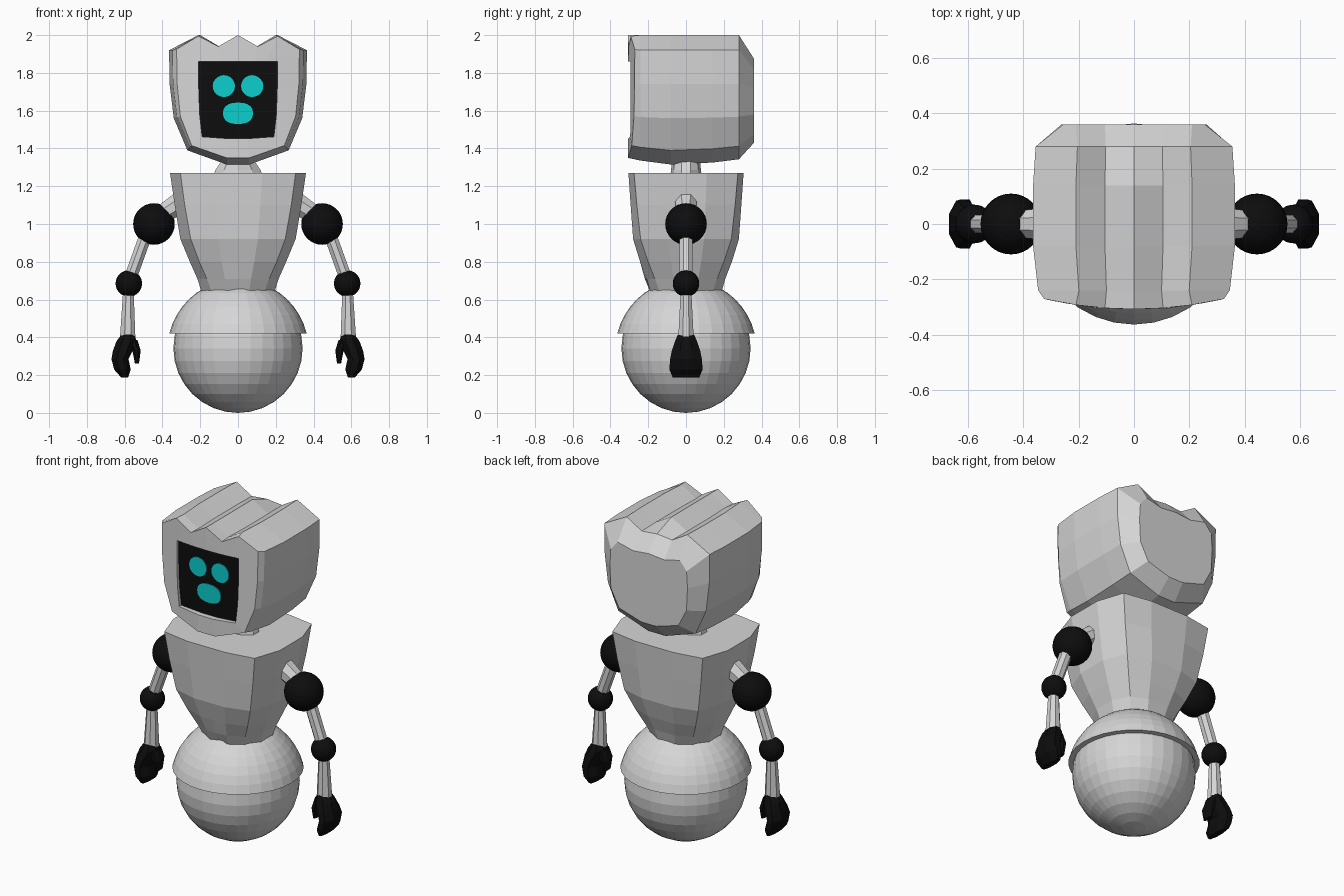
import bpy, bmesh, math
from mathutils import Vector

if "Cube" in bpy.data.objects:
    bpy.data.objects.remove(bpy.data.objects["Cube"])


def material(name, rgb):
    m = bpy.data.materials.new(name)
    m.diffuse_color = (*rgb, 1)
    m.use_nodes = True
    m.node_tree.nodes["Principled BSDF"].inputs["Base Color"].default_value = m.diffuse_color
    return m


GREY = material("light grey", (0.67, 0.67, 0.67))
BLACK = material("black", (0.004, 0.004, 0.004))
CYAN = material("cyan", (0.004, 0.62, 0.62))


def finish(bm, name, mats):
    bmesh.ops.recalc_face_normals(bm, faces=bm.faces)
    me = bpy.data.meshes.new(name)
    bm.to_mesh(me)
    bm.free()
    for m in mats:
        me.materials.append(m)
    ob = bpy.data.objects.new(name, me)
    bpy.context.collection.objects.link(ob)
    return ob


def loft(name, rings, mats, end_index=0):
    """Skin a list of equal-length rings and cap both ends."""
    bm = bmesh.new()
    vs = [[bm.verts.new(p) for p in r] for r in rings]
    n = len(vs[0])
    for a, b in zip(vs, vs[1:]):
        for i in range(n):
            j = (i + 1) % n
            bm.faces.new((a[i], a[j], b[j], b[i]))
    bm.faces.new(vs[0][::-1])
    bm.faces.new(vs[-1]).material_index = end_index
    return finish(bm, name, mats)


def ball(name, c, r, mat, seg=32):
    bm = bmesh.new()
    bmesh.ops.create_uvsphere(bm, u_segments=seg, v_segments=seg // 2, radius=r)
    bmesh.ops.translate(bm, vec=c, verts=bm.verts)
    return finish(bm, name, [mat])


def rod(name, a, b, ra, rb, mat, seg=8):
    a, b = Vector(a), Vector(b)
    q = (b - a).to_track_quat('Z', 'Y')
    rings = []
    for c, r in ((a, ra), (b, rb)):
        rings.append([c + q @ Vector((r * math.cos(t), r * math.sin(t), 0))
                      for t in (math.tau * (i + 0.5) / seg for i in range(seg))])
    return loft(name, rings, [mat])


def oval_rings(sections, seg=8):
    """Horizontal rings from (x, z, half width, half depth)."""
    k = 1 / math.cos(math.pi / seg)
    return [[(x + hx * k * math.cos(math.tau * (i + .5) / seg),
              hy * k * math.sin(math.tau * (i + .5) / seg), z) for i in range(seg)]
            for x, z, hx, hy in sections]


# Head: half outlines (x, z) from top centre to chin, swept front to back
BODY = [(0, 2.0), (.105, 1.94), (.21, 2.0), (.365, 1.92),
        (.362, 1.74), (.34, 1.56), (.268, 1.39), (.06, 1.315)]
FRONT = [(0, 2.0), (.105, 1.94), (.21, 1.995), (.325, 1.925),
         (.322, 1.74), (.305, 1.57), (.245, 1.415), (.06, 1.35)]
BACK = [(0, 1.86), (.105, 1.85), (.21, 1.875), (.256, 1.82),
        (.262, 1.72), (.255, 1.58), (.2, 1.475), (.05, 1.43)]
SCREEN = [(0, 1.86), (.08, 1.86), (.15, 1.86), (.208, 1.86),
          (.208, 1.72), (.203, 1.58), (.19, 1.462), (.05, 1.452)]


def head_ring(half, y, sx=1, low=1, dip=0, bow=0):
    pts = [(x * sx, 1.66 + (z - 1.66) * (low if z < 1.66 else 1)) for x, z in half]
    pts[0] = (0, pts[0][1] - dip)
    pts += [(-x, z) for x, z in pts[:0:-1]]
    return [(x, y + bow * (x / .33) ** 2, z) for x, z in pts]


loft("head", [
    head_ring(BACK, .36),
    head_ring(BODY, .28, .975, .92, .05),
    head_ring(BODY, .14, 1, .97),
    head_ring(BODY, -.08),
    head_ring(BODY, -.24, .95, .94),
    head_ring(FRONT, -.308, bow=.038),
    head_ring(SCREEN, -.308, bow=.038),
    head_ring(SCREEN, -.275),
], [GREY, BLACK], end_index=1)


# Face marks on the screen
def mark(name, cx, cz, rx, rz, power=1.0):
    def s(v):
        return math.copysign(abs(v) ** power, v)
    loft(name, [[(cx + rx * s(math.cos(math.tau * i / 20)), y,
                  cz + rz * s(math.sin(math.tau * i / 20))) for i in range(20)]
                for y in (-.276, -.280)], [CYAN])


for side, label in ((-1, "left"), (1, "right")):
    mark(label + "_eye", side * .075, 1.73, .059, .058)
mark("mouth", 0, 1.586, .08, .057, .85)

# Neck
loft("neck", oval_rings([(0, 1.25, .13, .08), (0, 1.285, .12, .075),
                         (0, 1.36, .07, .07)], 10), [GREY])

# Torso: rounded square plan shrinking to the waist
rings = []
for z, s, f, cx, cy, belly in ((.63, .19, .185, .135, .135, -.015),
                               (.71, .215, .208, .165, .165, .01),
                               (.80, .255, .243, .205, .2, 0),
                               (.92, .305, .28, .25, .24, 0),
                               (1.10, .335, .293, .282, .26, 0),
                               (1.27, .36, .305, .305, .275, 0)):
    a = cx * .42
    right = [(0, -f - belly), (a, -f), (cx, -cy), (s, -cy * .4),
             (s, cy * .4), (cx, cy), (a, f), (0, f)]
    ring = right + [(-x, y) for x, y in right[-2:0:-1]]
    rings.append([(x, y, z) for x, y in ring])
loft("torso", rings, [GREY])

# Rolling ball and the shell over it
ball("base_ball", (0, 0, .342), .342, GREY)
shell = []
for i in range(8):
    t = math.radians(13.5 + i * 8)
    shell.append((.374 * math.cos(t), .333 + .374 * math.sin(t)))
shell = [(.33, .42)] + shell
loft("base_shell", [[(r * math.cos(math.tau * k / 32), r * math.sin(math.tau * k / 32), z)
                     for k in range(32)] for r, z in shell], [GREY])

# Arms
for s, label in ((-1, "left"), (1, "right")):
    rod(label + "_shoulder_mount", (s * .30, 0, 1.115), (s * .42, 0, 1.04), .065, .05, GREY)
    ball(label + "_shoulder", (s * .445, 0, 1.0), .11, BLACK)
    rod(label + "_upper_arm", (s * .485, 0, .95), (s * .575, 0, .70), .036, .036, GREY)
    ball(label + "_elbow", (s * .578, 0, .685), .07, BLACK)
    rod(label + "_forearm", (s * .58, 0, .67), (s * .584, 0, .40), .029, .044, GREY)
    loft(label + "_hand", oval_rings([
        (s * .583, .415, .034, .043), (s * .59, .38, .053, .058),
        (s * .61, .33, .052, .075), (s * .625, .285, .045, .084),
        (s * .612, .23, .044, .088), (s * .60, .187, .018, .07)]), [BLACK])
    loft(label + "_thumb", oval_rings([
        (s * .56, .385, .028, .04), (s * .537, .33, .022, .045),
        (s * .535, .262, .011, .032)]), [BLACK])
